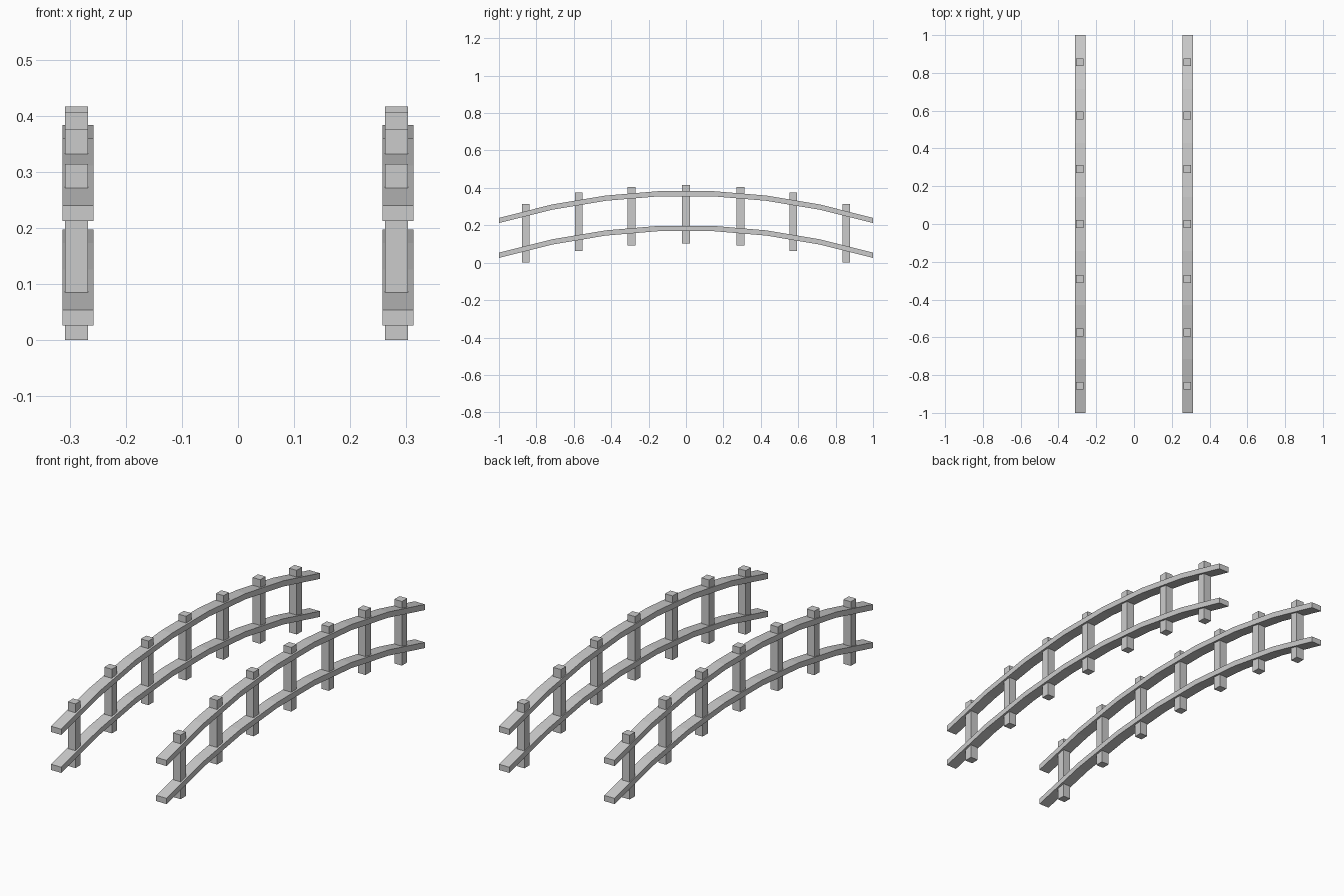
import bpy, bmesh

if "Cube" in bpy.data.objects:
    bpy.data.objects.remove(bpy.data.objects["Cube"])

RAIL_W, RAIL_T = 0.0555, 0.028
POST_W, POST_H = 0.041, 0.314
SEGMENTS = 7


def new_object(name, bm):
    bmesh.ops.recalc_face_normals(bm, faces=bm.faces)
    mesh = bpy.data.meshes.new(name)
    bm.to_mesh(mesh)
    bm.free()
    obj = bpy.data.objects.new(name, mesh)
    bpy.context.collection.objects.link(obj)
    return obj


def rail(name, x, crown):
    # rectangular bar swept along a shallow seven-segment arch
    bm = bmesh.new()
    rings = []
    for i in range(SEGMENTS + 1):
        y = -1 + 2 * i / SEGMENTS
        top = crown - 0.146 * (y * y - 1 / SEGMENTS ** 2)
        rings.append([bm.verts.new((x + sx * RAIL_W / 2, y, top - dz))
                      for sx, dz in ((-1, 0), (1, 0), (1, RAIL_T), (-1, RAIL_T))])
    for a, b in zip(rings, rings[1:]):
        for k in range(4):
            n = (k + 1) % 4
            bm.faces.new((a[k], a[n], b[n], b[k]))
    bm.faces.new(rings[0])
    bm.faces.new(rings[-1])
    return new_object(name, bm)


def post(name, x, y, z):
    # upright square post standing on height z
    bm = bmesh.new()
    bmesh.ops.create_cube(bm, size=1)
    for v in bm.verts:
        v.co = (v.co.x * POST_W, v.co.y * POST_W, (v.co.z + 0.5) * POST_H)
    obj = new_object(name, bm)
    obj.location = (x, y, z)
    return obj


# post positions along the arch: (distance from centre, foot height)
stations = [(0.0, 0.102), (0.291, 0.092), (0.574, 0.062), (0.856, 0.0)]

for side, x in (("left", -0.285), ("right", 0.285)):
    # two arched rails per side
    rail(side + "_top_rail", x, 0.383)
    rail(side + "_bottom_rail", x, 0.197)
    # seven posts per side, passing through both rails
    for y, z in stations:
        for s in ((1,) if y == 0 else (-1, 1)):
            post(side + "_post", x - 0.0025, s * y, z)
